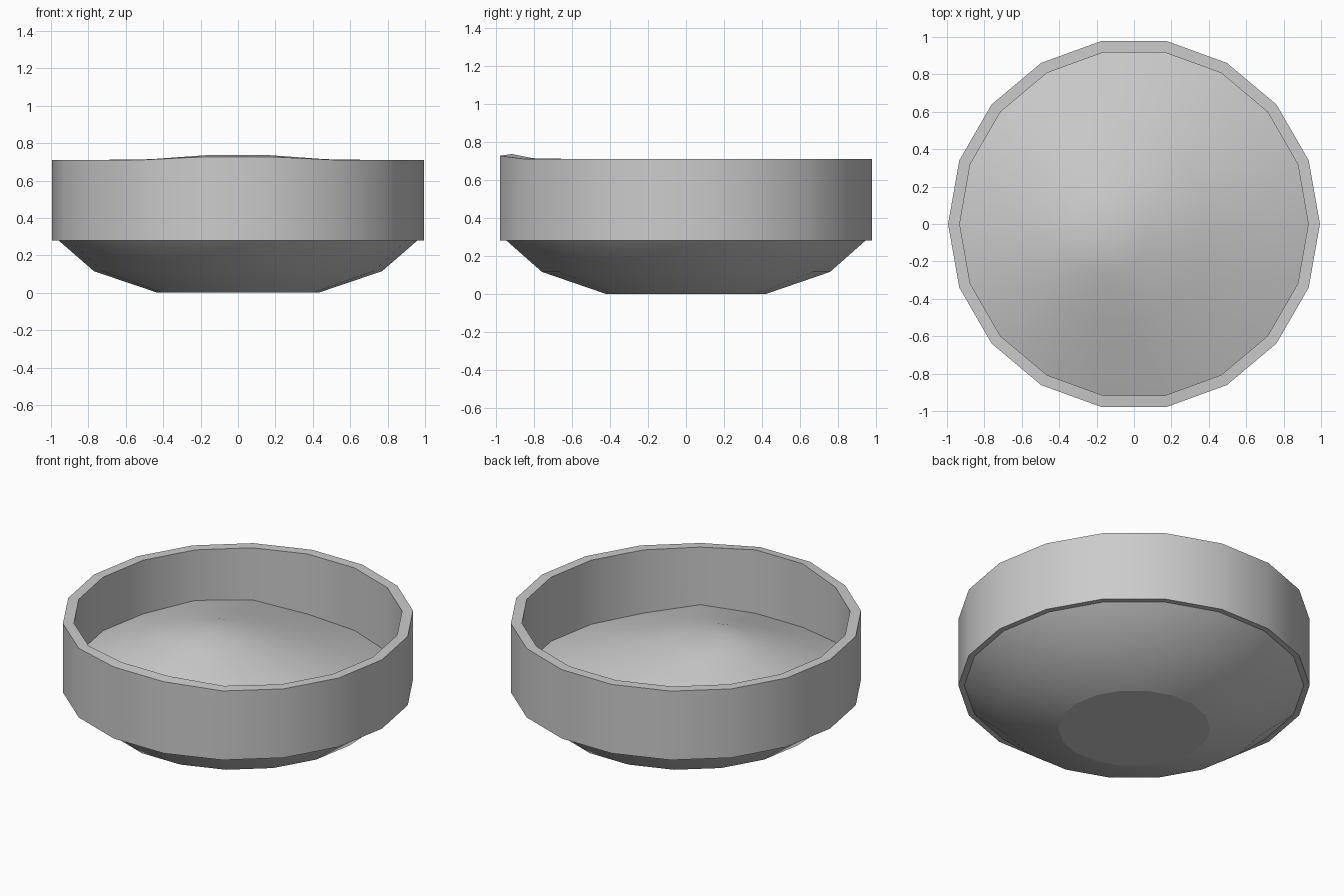
import bpy, bmesh
from math import cos, sin, pi, radians

if "Cube" in bpy.data.objects:
    bpy.data.objects.remove(bpy.data.objects["Cube"])

SIDES = 18


def ring(bm, radius, z, cx=0.0, cy=0.0):
    """Loop of verts; z may be a number or a list with one height per side."""
    verts = []
    for i in range(SIDES):
        a = 2 * pi * i / SIDES
        h = z[i] if isinstance(z, list) else z
        verts.append(bm.verts.new((cx + radius * cos(a), cy + radius * sin(a), h)))
    return verts


def bridge(bm, lower, upper):
    for i in range(SIDES):
        j = (i + 1) % SIDES
        bm.faces.new((lower[i], lower[j], upper[j], upper[i]))


def finish(bm, name, angle=30):
    mesh = bpy.data.meshes.new(name)
    bm.to_mesh(mesh)
    bm.free()
    obj = bpy.data.objects.new(name, mesh)
    bpy.context.collection.objects.link(obj)
    bpy.ops.object.select_all(action='DESELECT')
    obj.select_set(True)
    bpy.context.view_layer.objects.active = obj
    bpy.ops.object.shade_smooth_by_angle(angle=radians(angle))
    return obj


# Rim wall: thick band, inner lip slightly lifted at the front
outer_top = [0.71] * SIDES
inner_top = [0.71] * SIDES
for i in (13, 14):
    outer_top[i], inner_top[i] = 0.727, 0.736
for i in (12, 15):
    outer_top[i], inner_top[i] = 0.711, 0.714

bm = bmesh.new()
loops = [ring(bm, 0.932, 0.28), ring(bm, 0.994, 0.28),
         ring(bm, 0.994, outer_top), ring(bm, 0.932, inner_top)]
for k in range(4):
    bridge(bm, loops[k], loops[(k + 1) % 4])
finish(bm, "rim_wall")

# Underside bowl
bm = bmesh.new()
loops = [ring(bm, r, z) for r, z in ((0.43, 0.0), (0.77, 0.115), (0.96, 0.28))]
for low, high in zip(loops, loops[1:]):
    bridge(bm, low, high)
finish(bm, "lower_bowl", 25)

# Flat base disc
bm = bmesh.new()
bm.faces.new(reversed(ring(bm, 0.43, 0.0)))
finish(bm, "base")

# Filling: off-centre mound, its edge uneven where it meets the wall
edge = [0.31, 0.31, 0.31, 0.31, 0.32, 0.335, 0.385, 0.395, 0.375,
        0.376, 0.376, 0.376, 0.37, 0.34, 0.34, 0.355, 0.315, 0.31]
bm = bmesh.new()
loops = [ring(bm, 0.932, edge),
         ring(bm, 0.50, [0.36 + 0.4 * h for h in edge], -0.09, -0.03),
         ring(bm, 0.22, 0.585, -0.15, -0.06)]
for low, high in zip(loops, loops[1:]):
    bridge(bm, low, high)
apex = bm.verts.new((-0.18, -0.08, 0.625))
for i in range(SIDES):
    bm.faces.new((loops[2][i], loops[2][(i + 1) % SIDES], apex))
finish(bm, "filling", 60)
